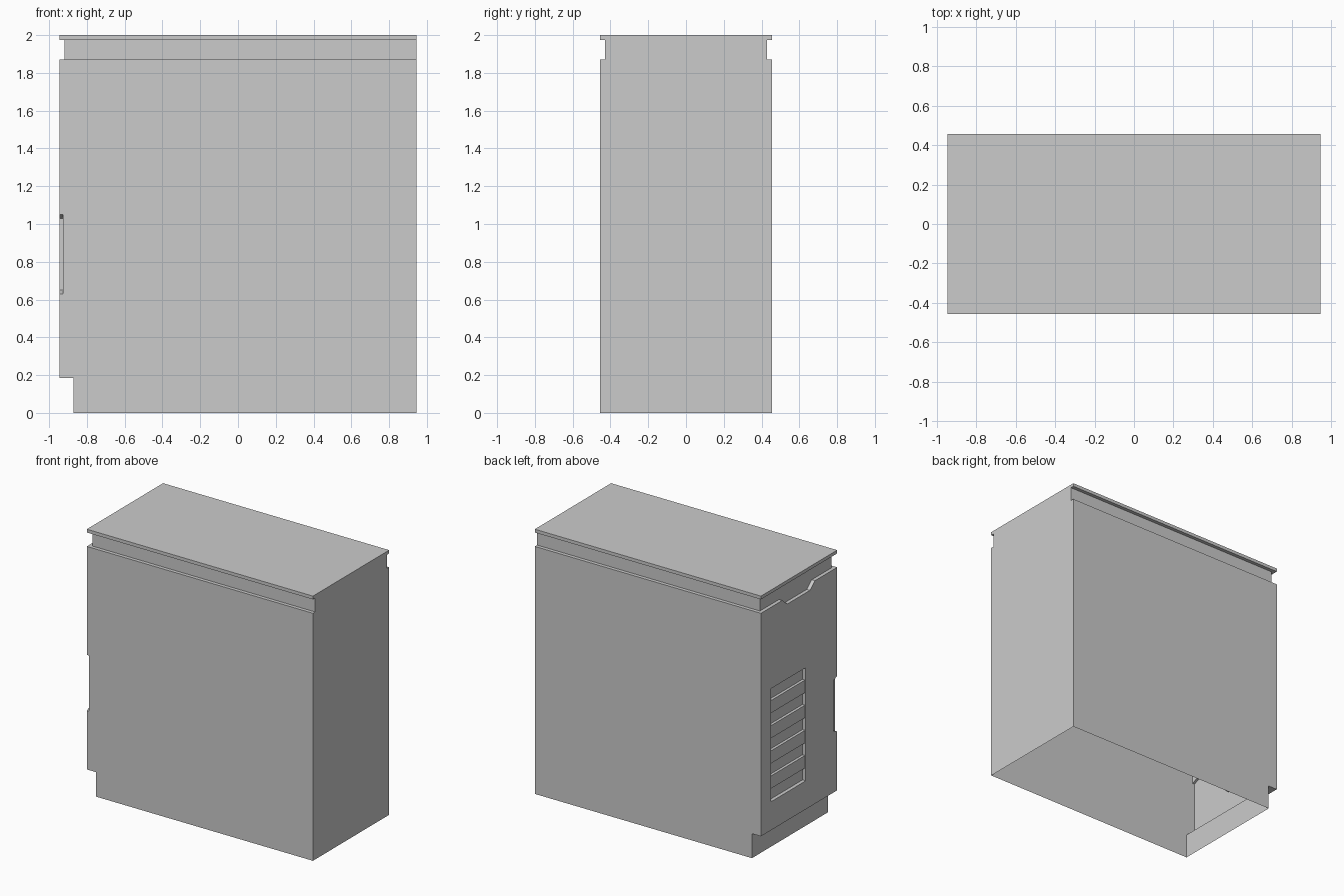
import bpy
import bmesh
from mathutils import Vector

if "Cube" in bpy.data.objects:
    bpy.data.objects.remove(bpy.data.objects["Cube"], do_unlink=True)

HALF_X, HALF_Y, TOP = 0.945, 0.455, 2.0
GROOVE_LOW, GROOVE_HIGH, GROOVE_DEPTH = 1.87, 1.975, 0.027

grey = bpy.data.materials.new("light_grey")
grey.use_nodes = True
grey.diffuse_color = (0.6, 0.6, 0.6, 1)
grey.node_tree.nodes["Principled BSDF"].inputs["Base Color"].default_value = grey.diffuse_color


def prism(name, profile, axis, start, end):
    """Extrude a closed 2D profile along x or y; the profile's second value is z."""
    def place(p, depth):
        return Vector((depth, p[0], p[1]) if axis == "x" else (p[0], depth, p[1]))
    bm = bmesh.new()
    face = bm.faces.new([bm.verts.new(place(p, start)) for p in profile])
    side = bmesh.ops.extrude_face_region(bm, geom=[face])
    moved = [v for v in side["geom"] if isinstance(v, bmesh.types.BMVert)]
    step = Vector((end - start, 0, 0) if axis == "x" else (0, end - start, 0))
    bmesh.ops.translate(bm, verts=moved, vec=step)
    bmesh.ops.recalc_face_normals(bm, faces=bm.faces)
    mesh = bpy.data.meshes.new(name)
    bm.to_mesh(mesh)
    bm.free()
    mesh.materials.append(grey)
    obj = bpy.data.objects.new(name, mesh)
    bpy.context.collection.objects.link(obj)
    return obj


def rect(a, b, low, high):
    return [(a, low), (b, low), (b, high), (a, high)]


def cut(target, cutter):
    cutter.hide_render = True
    mod = target.modifiers.new("cut", "BOOLEAN")
    mod.operation = "DIFFERENCE"
    mod.solver = "EXACT"
    mod.object = cutter
    bpy.context.view_layer.objects.active = target
    bpy.ops.object.modifier_apply(modifier=mod.name)
    bpy.data.objects.remove(cutter, do_unlink=True)


# Casing with a stepped foot at one end
casing = prism("casing", [
    (-0.87, 0), (HALF_X, 0), (HALF_X, TOP), (-HALF_X, TOP),
    (-HALF_X, 0.185), (-0.87, 0.185)], "y", -HALF_Y, HALF_Y)

# Grooves under the lid on both long sides
for s in (-1, 1):
    cut(casing, prism("groove_cutter", rect(-1.1, 1.1, GROOVE_LOW, GROOVE_HIGH),
                      "y", s * (HALF_Y - GROOVE_DEPTH), s * 0.6))

# End groove with a dipped finger grip
cut(casing, prism("grip_cutter", [
    (-0.6, GROOVE_LOW), (-0.19, GROOVE_LOW), (-0.13, 1.82), (0.14, 1.82),
    (0.2, GROOVE_LOW), (0.6, GROOVE_LOW), (0.6, GROOVE_HIGH), (-0.6, GROOVE_HIGH)],
    "x", -1.1, -HALF_X + GROOVE_DEPTH))

# Tapered side handle at the front edge
cut(casing, prism("handle_cutter", [
    (-0.6, 0.63), (-HALF_Y, 0.63), (-0.41, 0.65), (-0.41, 1.03),
    (-HALF_Y, 1.05), (-0.6, 1.05)], "x", -1.1, -0.927))

# Vent window with evenly spaced deeper slots between the slats
VENT_LOW, VENT_HIGH, BANDS = 0.4, 1.255, 9
cut(casing, prism("vent_cutter", rect(-0.08, 0.335, VENT_LOW, VENT_HIGH),
                  "x", -1.1, -HALF_X + 0.006))
band = (VENT_HIGH - VENT_LOW) / BANDS
for i in range(0, BANDS, 2):
    z = VENT_LOW + i * band
    cut(casing, prism("slot_cutter", rect(-0.08, 0.335, z, z + band),
                      "x", -1.1, -HALF_X + 0.027))

# Open underside
bm = bmesh.new()
bm.from_mesh(casing.data)
floor = [f for f in bm.faces if f.normal.z < -0.9 and f.calc_center_median().z < 0.01]
bmesh.ops.delete(bm, geom=floor, context="FACES")
bm.to_mesh(casing.data)
bm.free()
